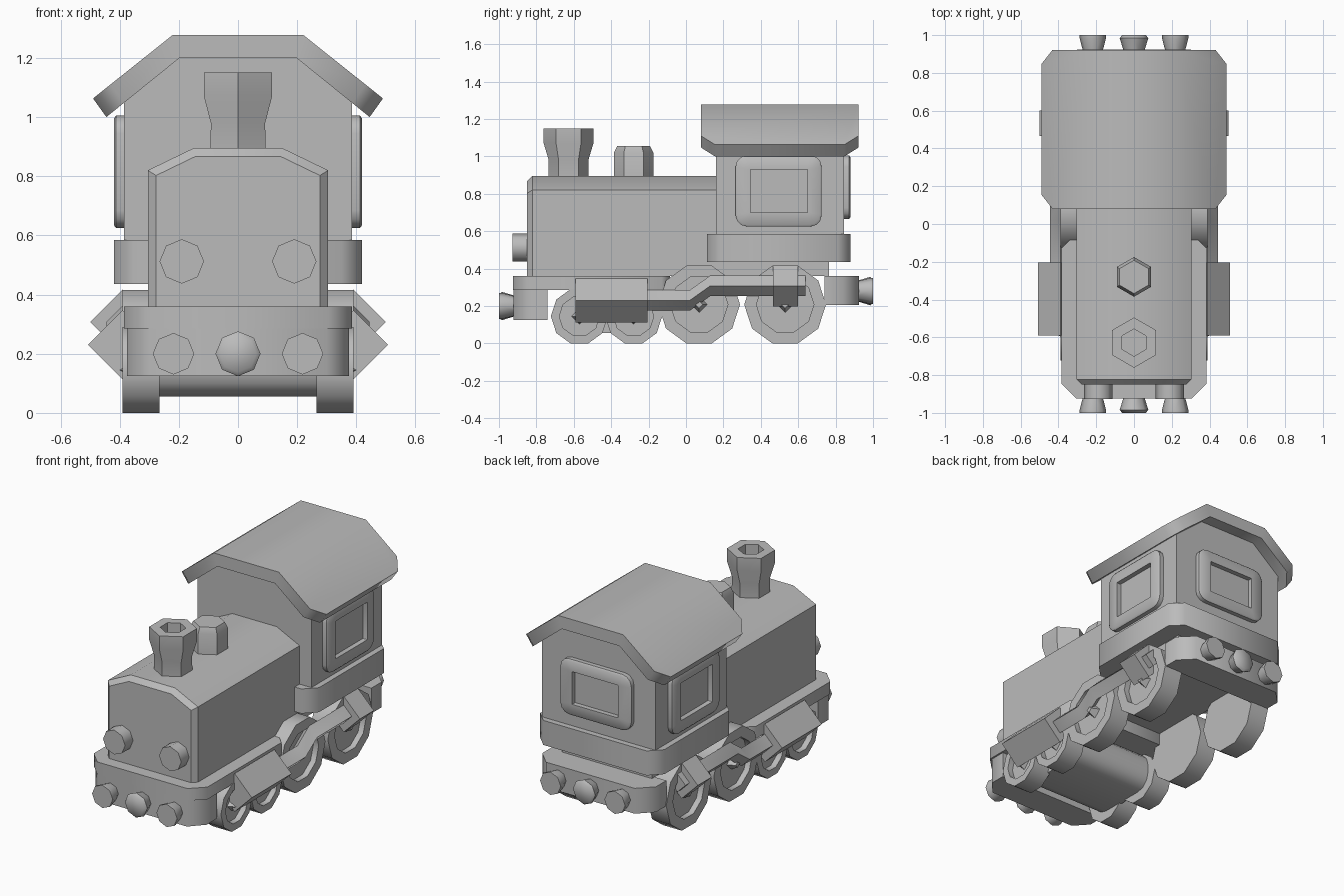
import bpy, bmesh, math

cube = bpy.data.objects.get("Cube")
if cube:
    bpy.data.objects.remove(cube, do_unlink=True)

GREY = (0.5, 0.5, 0.5, 1)
mat = bpy.data.materials.new("plain grey")
mat.use_nodes = True
mat.diffuse_color = GREY
mat.node_tree.nodes["Principled BSDF"].inputs["Base Color"].default_value = GREY


def place(axis, u, v, w):
    return {"X": (w, u, v), "Y": (u, w, v), "Z": (u, v, w)}[axis]


def loft(name, axis, sections, mirror=False, bevel=None, sharp=50):
    """Bridge (outline, position) sections along an axis and cap both ends."""
    bm = bmesh.new()
    rings = [[bm.verts.new(place(axis, u, v, w)) for u, v in pts] for pts, w in sections]
    n = len(rings[0])
    for a, b in zip(rings, rings[1:]):
        for i in range(n):
            j = (i + 1) % n
            bm.faces.new((a[i], a[j], b[j], b[i]))
    bm.faces.new(rings[0])
    bm.faces.new(rings[-1])
    if bevel:
        rule, size = bevel
        edges = [e for e in bm.edges if rule(e.verts[0].co, e.verts[1].co)]
        bmesh.ops.bevel(bm, geom=edges, offset=size, segments=1, affect="EDGES")
    bmesh.ops.recalc_face_normals(bm, faces=bm.faces)
    mesh = bpy.data.meshes.new(name)
    bm.to_mesh(mesh)
    bm.free()
    mesh.materials.append(mat)
    ob = bpy.data.objects.new(name, mesh)
    bpy.context.collection.objects.link(ob)
    if mirror:
        ob.modifiers.new("Mirror", "MIRROR")
    bpy.ops.object.select_all(action="DESELECT")
    bpy.context.view_layer.objects.active = ob
    ob.select_set(True)
    bpy.ops.object.shade_smooth_by_angle(angle=math.radians(sharp))


def prism(name, axis, pts, lo, hi, **kw):
    loft(name, axis, [(pts, lo), (pts, hi)], **kw)


def circle(u, v, r, n, phase=0.0):
    return [(u + r * math.cos(phase + math.tau * i / n),
             v + r * math.sin(phase + math.tau * i / n)) for i in range(n)]


def round_rect(u0, u1, v0, v1, c, steps=1):
    """Rectangle with corners of radius c; one step gives a chamfer."""
    pts = []
    corners = [(u1 - c, v1 - c), (u0 + c, v1 - c), (u0 + c, v0 + c), (u1 - c, v0 + c)]
    for k, (u, v) in enumerate(corners):
        for s in range(steps + 1):
            a = math.pi / 2 * (k + s / steps)
            pts.append((u + c * math.cos(a), v + c * math.sin(a)))
    return pts


def both_sides(half):
    """Complete an outline from its +x half."""
    return half + [(-u, v) for u, v in reversed(half)]


# Boiler with chamfered shoulders and a bevelled front edge
prism("boiler", "Y", both_sides([(0.305, 0.36), (0.305, 0.82), (0.15, 0.895)]),
      -0.85, 0.2, sharp=30,
      bevel=(lambda a, b: max(a.y, b.y) < -0.8 and max(a.z, b.z) > 0.5, 0.028))

# Chimney and dome
loft("chimney", "Z", [(circle(0, -0.628, r, 6, math.pi / 2), z) for r, z in
     [(0.108, 0.85), (0.106, 0.98), (0.133, 1.07), (0.133, 1.15), (0.072, 1.15), (0.072, 1.06)]])
loft("dome", "Z", [(circle(0, -0.28, r, 6, math.pi / 2), z) for r, z in
     [(0.105, 0.85), (0.105, 1.02), (0.088, 1.055)]])

# Cab, its lower band, floor and roof
prism("cab", "Y", both_sides([(0.385, 0.5), (0.385, 1.05), (0.195, 1.202)]), 0.16, 0.845)
prism("cab_band", "Z", round_rect(-0.42, 0.42, 0.113, 0.88, 0.07), 0.435, 0.585)
prism("cab_floor", "Z", both_sides([(0.305, -0.1), (0.305, 0.765)]), 0.36, 0.445)
prism("roof", "Y", [(0.445, 1.0), (0.49, 1.063), (0.22, 1.278), (-0.22, 1.278), (-0.49, 1.063),
                    (-0.445, 1.0), (-0.195, 1.202), (0.195, 1.202)], 0.08, 0.922,
      bevel=(lambda a, b: abs(a.y - b.y) < 0.01 and max(a.z, b.z) < 1.1, 0.075))


# Raised window frames with recessed panes
def window(name, axis, outer, inner, wall, face, **kw):
    u0, u1, v0, v1 = outer
    frame = round_rect(u0, u1, v0, v1, 0.06, 3)
    lip = round_rect(u0 + 0.01, u1 - 0.01, v0 + 0.01, v1 - 0.01, 0.055, 3)
    pane = round_rect(*inner, 0.003, 3)
    loft(name, axis, [(frame, wall - 0.02), (frame, face - 0.008), (lip, face),
                      (pane, face), (pane, wall + 0.005)], **kw)


window("side_windows", "X", (0.265, 0.725, 0.625, 1.005), (0.345, 0.65, 0.70, 0.93),
       0.385, 0.42, mirror=True)
window("rear_window", "Y", (-0.24, 0.24, 0.665, 1.005), (-0.155, 0.155, 0.735, 0.935),
       0.845, 0.88)

# Running board, end beams and the block between the small wheels
prism("running_board", "Z", both_sides([(0.34, -0.085), (0.385, -0.13), (0.385, -0.845),
                                        (0.305, -0.925)]), 0.285, 0.36)
prism("front_beam", "Z", both_sides([(0.375, -0.74), (0.375, -0.84), (0.30, -0.922)]), 0.125, 0.3)
prism("rear_beam", "Z", both_sides([(0.385, 0.74), (0.385, 0.84), (0.30, 0.925)]), 0.205, 0.36)
prism("front_truck", "X", round_rect(-0.66, -0.19, 0.055, 0.29, 0.09, 3), -0.28, 0.28)

# Headlamps, buffers and couplings
prism("headlamps", "Y", circle(0.19, 0.512, 0.075, 8), -0.927, -0.82, mirror=True)
for end, sign, z in (("front", -1, 0.2), ("rear", 1, 0.28)):
    loft(end + "_buffers", "Y", [(circle(0.218, z, r, 8), sign * y) for r, y in
         [(0.048, 0.9), (0.07, 0.985), (0.07, 1.0)]], mirror=True)
    loft(end + "_coupling", "Y", [(circle(0, z, r, 8), sign * y) for r, y in
         [(0.05, 0.9), (0.076, 0.985), (0.062, 1.0)]])

# Wheels with recessed faces and tapered hub pins
WHEELS = {"leading": (-0.57, 0.145, 0.045), "second": (-0.28, 0.145, 0.045),
          "driving": (0.07, 0.208, 0.065), "trailing": (0.53, 0.208, 0.065)}
for label, (y, z, rim) in WHEELS.items():
    r = z / math.cos(math.pi / 10)
    loft(label + "_wheels", "X", [(circle(y, z, rad, 10), x) for rad, x in
         [(r, 0.265), (r, 0.39), (r - rim, 0.39), (r - rim, 0.355)]], mirror=True)
    loft(label + "_hub_pins", "X", [(circle(y, z, 0.045, 4), 0.35),
                                    (circle(y, z, 0.02, 4), 0.4)], mirror=True)


# Square-section drive gear standing on edge
def drive(name, path):
    loft(name, "Y", [(circle(0.39, z, r, 4), y) for y, z, r in path], mirror=True)


drive("cylinders", [(-0.59, 0.23, 0.117), (-0.205, 0.23, 0.117)])
drive("drive_rods", [(-0.22, 0.23, 0.055), (0.02, 0.23, 0.055), (0.13, 0.308, 0.055), (0.64, 0.308, 0.055)])
drive("crank_blocks", [(0.465, 0.307, 0.11), (0.6, 0.307, 0.11)])
